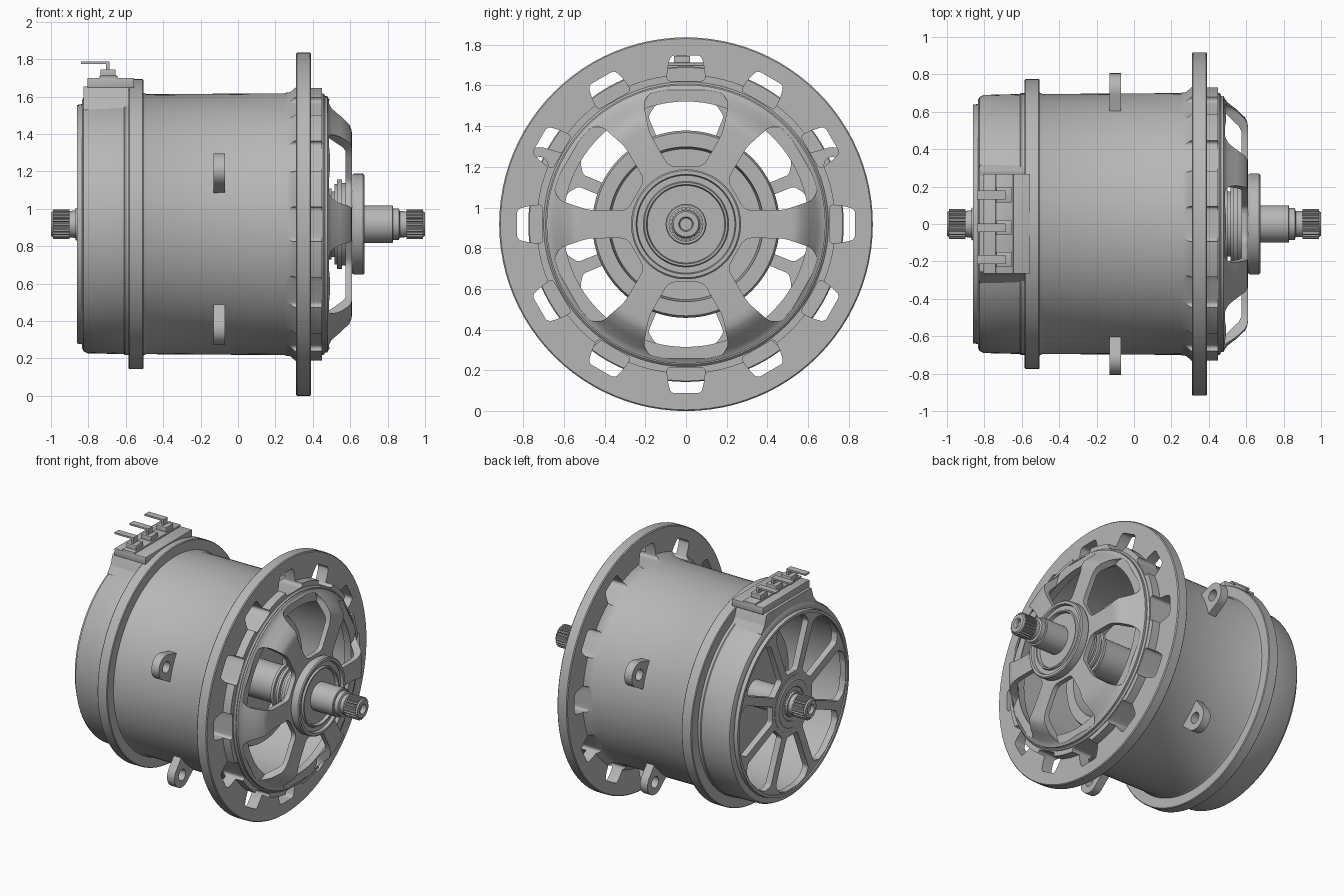
import bpy, bmesh
from math import sin, cos, tan, pi, radians

AXIS_Z = 0.918

cube = bpy.data.objects.get("Cube")
if cube:
    bpy.data.objects.remove(cube, do_unlink=True)

metal = bpy.data.materials.new("grey_metal")
metal.use_nodes = True
GREY = (0.47, 0.47, 0.47, 1)
metal.diffuse_color = GREY
metal.node_tree.nodes["Principled BSDF"].inputs["Base Color"].default_value = GREY


def finish(name, bm, angle=30):
    """Turn a bmesh built around the x axis into an object on the motor axis."""
    bmesh.ops.remove_doubles(bm, verts=bm.verts, dist=1e-5)
    bmesh.ops.recalc_face_normals(bm, faces=bm.faces)
    mesh = bpy.data.meshes.new(name)
    bm.to_mesh(mesh)
    bm.free()
    mesh.materials.append(metal)
    ob = bpy.data.objects.new(name, mesh)
    ob.location.z = AXIS_Z
    bpy.context.collection.objects.link(ob)
    smooth(ob, angle)
    return ob


def select(ob):
    bpy.ops.object.select_all(action='DESELECT')
    ob.select_set(True)
    bpy.context.view_layer.objects.active = ob


def smooth(ob, angle=30):
    select(ob)
    bpy.ops.object.shade_smooth_by_angle(angle=radians(angle))


def lathe(name, profile, closed=True, steps=96):
    """Spin an (x, radius) profile around the x axis."""
    bm = bmesh.new()
    vs = [bm.verts.new((x, 0, r)) for x, r in profile]
    pairs = list(zip(vs, vs[1:])) + ([(vs[-1], vs[0])] if closed else [])
    es = [bm.edges.new(p) for p in pairs]
    bmesh.ops.spin(bm, geom=vs + es, cent=(0, 0, 0), axis=(1, 0, 0),
                   angle=2 * pi, steps=steps, use_merge=True)
    return finish(name, bm)


def add_prism(bm, pts, x0, x1, ang=0.0, bevel=0.0):
    """Extrude (radial, tangential) points along x, turned by ang."""
    part = bmesh.new()
    vs = [part.verts.new((x0, r * cos(ang) - t * sin(ang),
                          r * sin(ang) + t * cos(ang))) for r, t in pts]
    f = part.faces.new(vs)
    out = bmesh.ops.extrude_face_region(part, geom=[f])
    for v in out["geom"]:
        if isinstance(v, bmesh.types.BMVert):
            v.co.x = x1
    if bevel:
        long_edges = [e for e in part.edges
                      if abs(e.verts[0].co.x - e.verts[1].co.x) > 1e-6]
        bmesh.ops.bevel(part, geom=long_edges, offset=bevel, segments=4,
                        profile=0.5, affect='EDGES')
    bmesh.ops.recalc_face_normals(part, faces=part.faces)
    tmp = bpy.data.meshes.new("tmp")
    part.to_mesh(tmp)
    part.free()
    bm.from_mesh(tmp)
    bpy.data.meshes.remove(tmp)


def mirrored(half):
    return half + [(r, -t) for r, t in reversed(half)]


def cut(ob, half, x0, x1, angles, bevel=0.0):
    """Cut a ring of identical windows through a part."""
    bm = bmesh.new()
    for a in angles:
        add_prism(bm, mirrored(half), x0, x1, a, bevel)
    cutter = finish("cutter", bm)
    cutter.hide_render = True
    mod = ob.modifiers.new("windows", 'BOOLEAN')
    mod.object = cutter
    mod.solver = 'EXACT'
    select(ob)
    bpy.ops.object.modifier_move_to_index(modifier=mod.name, index=0)
    bpy.ops.object.modifier_apply(modifier=mod.name)
    bpy.data.objects.remove(cutter, do_unlink=True)
    smooth(ob)


def box(name, x, y, z, bevel=0.0):
    bm = bmesh.new()
    bmesh.ops.create_cube(bm, size=1)
    for v in bm.verts:
        for i, (lo, hi) in enumerate((x, y, z)):
            v.co[i] = lo if v.co[i] < 0 else hi
        v.co.z -= AXIS_Z
    if bevel:
        bmesh.ops.bevel(bm, geom=bm.edges[:], offset=bevel, segments=2,
                        profile=0.5, affect='EDGES')
    return finish(name, bm)


def ring_angles(n, start):
    return [start + k * 2 * pi / n for k in range(n)]


# Main casing tube with a scooped flare, and the raised ring behind it
SLOT = [(.704, .095), (.77, .09), (.83, .075)]
casing = lathe("casing_tube", [(-.59, .64), (-.59, .695), (-.51, .705), (-.49, .695),
                               (.25, .7), (.28, .712), (.30, .73), (.312, .74),
                               (.312, .64)])
cut(casing, SLOT, .26, .5, ring_angles(12, 0), .02)
lathe("rear_ring", [(-.585, .66), (-.585, .77), (-.58, .775), (-.51, .775),
                    (-.505, .77), (-.505, .66)])

# Slotted front flange with its stepped collar
flange = lathe("front_flange", [(.31, .635), (.31, .912), (.316, .918), (.384, .918),
                                (.39, .912), (.39, .735), (.45, .735), (.45, .70),
                                (.435, .69), (.435, .635)])
cut(flange, SLOT, .26, .5, ring_angles(12, 0), .02)

# Front bell with six rounded windows
bell = lathe("front_bell", [(.42, .685), (.478, .685), (.485, .67), (.50, .65),
                            (.55, .612), (.595, .568), (.607, .54), (.61, .51),
                            (.61, .2), (.575, .2), (.575, .5), (.56, .53),
                            (.48, .61), (.42, .62)])
cut(bell, [(.285, .085), (.45, .18), (.60, .21), (.66, .165)], .487, .8,
    ring_angles(6, pi / 2), .03)
lathe("bell_seat", [(.42, .62), (.42, .70), (.455, .70), (.465, .69), (.465, .62)])

# Bearing hub and the ribbed boss behind it
lathe("front_hub", [(.59, .09), (.59, .25), (.62, .27), (.668, .27), (.675, .263),
                    (.675, .245), (.655, .24), (.655, .21), (.668, .205),
                    (.668, .195), (.645, .19), (.645, .09)])
lathe("front_boss", [(.08, .09), (.08, .13), (.38, .13), (.38, .17), (.40, .17),
                     (.40, .15), (.43, .15), (.43, .18), (.45, .18), (.45, .16),
                     (.48, .16), (.48, .19), (.50, .19), (.50, .175), (.515, .175),
                     (.515, .215), (.53, .215), (.53, .24), (.555, .24),
                     (.555, .22), (.60, .22), (.60, .09)])

# Rotor drum with a recessed front, visible through the windows
lathe("rotor_drum", [(-.55, .09), (-.55, .36), (-.5, .46), (.18, .46), (.2, .45),
                     (.2, .38), (.1, .37), (.1, .09)])

# Rear cap shell and spoked wheel
lathe("rear_cap", [(-.58, .64), (-.58, .70), (-.605, .70), (-.61, .695), (-.805, .69),
                   (-.825, .68), (-.835, .66), (-.835, .642), (-.86, .638),
                   (-.86, .618), (-.80, .618), (-.79, .64)])
wheel = lathe("rear_spokes", [(-.85, .1), (-.85, .63), (-.805, .63), (-.805, .1)])
slope = tan(pi / 8)
cut(wheel, [(.225, .225 * slope - .032), (.53, .53 * slope - .034), (.585, .15),
            (.612, .07)], -.9, -.75, ring_angles(8, pi / 2), .015)
lathe("rear_hub", [(-.79, .05), (-.79, .2), (-.852, .2), (-.856, .17), (-.86, .165),
                   (-.86, .12), (-.854, .115), (-.854, .09), (-.87, .085),
                   (-.87, .05)])

# Shaft with splined, centre-drilled ends
lathe("shaft", [(-.98, 0), (-.98, .06), (-.9, .06), (-.9, .07), (-.86, .075), (-.86, .09),
                (.65, .09), (.65, .1), (.825, .1), (.83, .095), (.83, .085),
                (.86, .085), (.865, .07), (.89, .07), (.9, .06), (.97, .06),
                (.97, 0)], closed=False, steps=48)
for side, name in ((1, "front_spline"), (-1, "rear_spline")):
    bm = bmesh.new()
    teeth = 24
    for k in range(teeth):
        half = [(.05, .004), (.07, .0065), (.079, .004)]
        add_prism(bm, mirrored(half), side * .9, side * .99, k * 2 * pi / teeth)
    finish(name + "_teeth", bm)
    lathe(name, [(side * x, r) for x, r in
                 [(.89, .03), (.89, .069), (.99, .069), (1, .062), (1, .036),
                  (.99, .03)]], steps=48)

# Drilled mounting ears around the casing
for i, deg in enumerate((22, 158, 226, 314)):
    a = radians(deg)
    reach, rad = .775, .088
    arc = [(reach + rad * sin(t), rad * cos(t)) for t in
           [k * pi / 16 for k in range(8)]]
    bm = bmesh.new()
    add_prism(bm, mirrored([(.67, .1)] + arc), -.13, -.07, a)
    ear = finish("mounting_ear_%d" % (i + 1), bm)
    hole = [(reach + .04 * cos(t), .04 * sin(t)) for t in
            [(k + .5) * pi / 10 for k in range(10)]]
    cut(ear, hole[::-1], -.2, 0, [a])

# Terminal block on top with three bent leads
bm = bmesh.new()
saddle = [(.61, .32), (.66, .28), (.735, .255)]
add_prism(bm, mirrored(saddle), -.825, -.56, pi / 2, .008)
finish("terminal_saddle", bm)
box("terminal_base", (-.805, -.555), (-.265, .268), (1.648, 1.7), .004)
box("terminal_strip", (-.74, -.645), (-.265, .268), (1.69, 1.712), .003)
for i, y in enumerate((.155, -.02, -.19)):
    n = str(i + 1)
    box("terminal_post_" + n, (-.735, -.655), (y - .04, y + .04), (1.7, 1.745), .003)
    box("lead_riser_" + n, (-.705, -.688), (y - .024, y + .024), (1.735, 1.782))
    box("lead_" + n, (-.84, -.688), (y - .024, y + .024), (1.775, 1.787))
